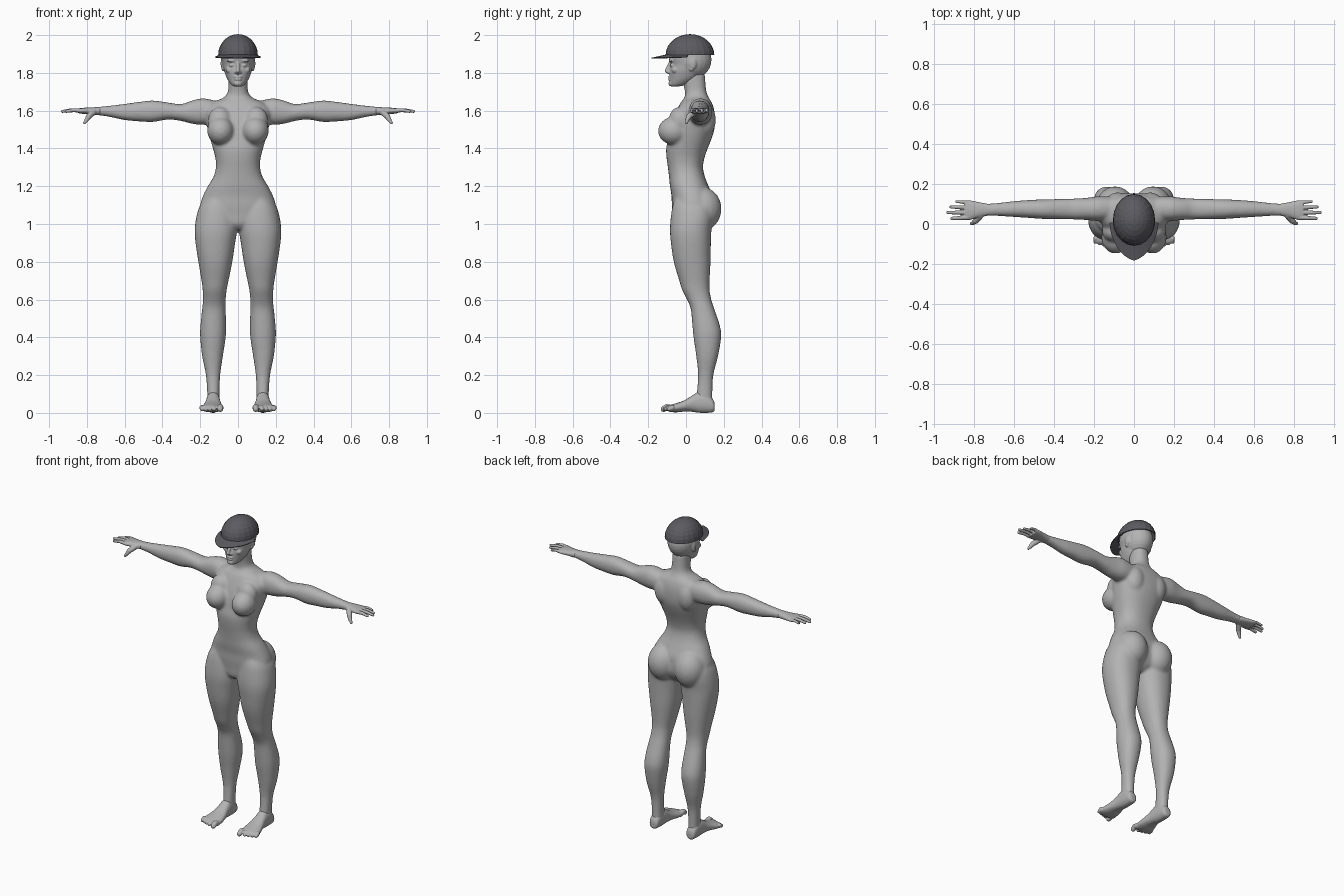
import bpy
import bmesh
import math
from mathutils import Matrix, Vector

# All measures below are in hundredths of a unit.
UNIT = 0.01
SIDES = (1, -1)

cube = bpy.data.objects.get("Cube")
if cube:
    bpy.data.objects.remove(cube, do_unlink=True)


def material(name, colour):
    mat = bpy.data.materials.new(name)
    mat.use_nodes = True
    mat.diffuse_color = colour
    shader = mat.node_tree.nodes["Principled BSDF"]
    shader.inputs["Base Color"].default_value = colour
    shader.inputs["Roughness"].default_value = 0.7
    return mat


def spline(stations, steps=4):
    """Smooth the stations with a Catmull-Rom curve."""
    last = len(stations) - 1
    result = []
    for i in range(last):
        quad = [stations[min(max(k, 0), last)] for k in range(i - 1, i + 3)]
        for j in range(steps):
            t = j / steps
            result.append([b + 0.5 * t * (c - a + t * (2 * a - 5 * b + 4 * c - d
                                                       + t * (3 * (b - c) + d - a)))
                           for a, b, c, d in zip(*quad)])
    return result + [list(stations[last])]


def loft(bm, stations, axis="z", side=1, power=2.2, count=32):
    """Skin rounded sections (position, low and high of both cross axes)."""
    rings = []
    for t, a0, a1, b0, b1 in spline(stations):
        ring = []
        for k in range(count):
            ang = math.tau * k / count
            ca, sa = math.cos(ang), math.sin(ang)
            a = (a0 + a1) / 2 + (a1 - a0) / 2 * math.copysign(abs(ca) ** (2 / power), ca)
            b = (b0 + b1) / 2 + (b1 - b0) / 2 * math.copysign(abs(sa) ** (2 / power), sa)
            x, y, z = {"z": (a, b, t), "x": (t, a, b), "y": (a, t, b)}[axis]
            ring.append(bm.verts.new((side * x, y, z)))
        rings.append(ring)
    for low, high in zip(rings, rings[1:]):
        for k in range(count):
            n = (k + 1) % count
            bm.faces.new((low[k], low[n], high[n], high[k]))
    bm.faces.new(rings[0][::-1])
    bm.faces.new(rings[-1])


def torso_loft(bm, stations, power):
    loft(bm, [(z, -w, w, front, back) for z, w, front, back in stations], power=power)


def blob(bm, centre, radii, side=1):
    place = Matrix.Translation((side * centre[0], centre[1], centre[2]))
    bmesh.ops.create_uvsphere(bm, u_segments=24, v_segments=16, radius=1,
                              matrix=place @ Matrix.Diagonal((*radii, 1)))


def tube(bm, points, radii, side=1):
    """Rounded chain for fingers, toes and the nose."""
    pts = [Vector((side * x, y, z)) for x, y, z in points]
    for p, r in zip(pts, radii):
        blob(bm, p, (r, r, r))
    for p, q, r, s in zip(pts, pts[1:], radii, radii[1:]):
        turn = (q - p).to_track_quat("Z", "Y").to_matrix().to_4x4()
        bmesh.ops.create_cone(bm, cap_ends=True, segments=16, radius1=r, radius2=s,
                              depth=(q - p).length,
                              matrix=Matrix.Translation((p + q) / 2) @ turn)


def finish(bm, name, mat, voxel=None, rounds=0):
    bmesh.ops.recalc_face_normals(bm, faces=bm.faces[:])
    bmesh.ops.scale(bm, vec=(UNIT,) * 3, verts=bm.verts[:])
    mesh = bpy.data.meshes.new(name)
    bm.to_mesh(mesh)
    bm.free()
    mesh.materials.append(mat)
    obj = bpy.data.objects.new(name, mesh)
    bpy.context.scene.collection.objects.link(obj)
    if voxel:
        fuse = obj.modifiers.new("fuse", "REMESH")
        fuse.mode = "VOXEL"
        fuse.voxel_size = voxel * UNIT
        fuse.use_smooth_shade = True
        relax = obj.modifiers.new("relax", "SMOOTH")
        relax.factor = 0.5
        relax.iterations = rounds
    return obj


skin = material("light grey skin", (0.45, 0.45, 0.45, 1))
cloth = material("dark grey cloth", (0.105, 0.105, 0.12, 1))

# Body: torso and neck, then limbs on each side
bm = bmesh.new()
torso_loft(bm, [
    (97, 3, -4, 8), (100, 10, -6.5, 12), (105, 19, -7, 14.5), (110, 20, -7.5, 14.5),
    (115, 18.5, -7.7, 14), (120, 16, -8.5, 12), (125, 13, -9, 10), (130, 11.7, -9.6, 9),
    (135, 12, -10.3, 9.8), (140, 13.3, -10.5, 11.5), (145, 14.7, -9.5, 13.5),
    (150, 16, -8.5, 15), (155, 17, -7, 15.4), (160, 17.5, -5, 15), (164, 14, -3, 13.8),
    (167, 7.5, -0.8, 12), (170, 5.4, -0.6, 10.8), (175, 5, -1.5, 10.3), (180, 5, -2, 10)],
    power=2.3)
for s in SIDES:
    # arm
    loft(bm, [
        (11, 2, 13.5, 153, 165), (18, 1.5, 13.8, 152.5, 166.5), (24, 2, 13, 153, 165.5),
        (30, 2.3, 12.7, 154.5, 163.5), (37, 2.5, 12.5, 155.3, 164.3),
        (45, 2.5, 12.3, 154, 165.4), (52, 3, 12, 154.3, 164.7), (60, 3.5, 11.4, 155, 163.6),
        (68, 4, 10.5, 156.7, 162.6), (74, 4, 10.2, 157.6, 162), (77, 4, 10.2, 158, 161.7)],
        "x", s)
    # leg
    loft(bm, [
        (5, 9.7, 16.3, 5, 14.2), (10, 9.8, 16.3, 5.6, 14), (20, 9.4, 17, 6.4, 14.5),
        (30, 8, 19, 5.4, 17), (40, 6.5, 20, 4, 18.6), (46, 6.3, 19.9, 3.4, 18),
        (55, 6.5, 19, 2.5, 15), (60, 6.5, 18.5, 0.5, 13.4), (65, 6, 18.7, -2, 12.5),
        (70, 5, 19.3, -3.6, 12.5), (80, 3, 21, -6.5, 13), (90, 1.5, 22.5, -8, 13.2),
        (97, 0.4, 22.9, -8.5, 13.5), (104, 0.4, 22, -8, 14.5), (110, 2, 20, -7, 14),
        (116, 5, 15, -5, 11)], "z", s)
    # seat, chest and shoulder masses
    blob(bm, (9.4, 8.6, 108), (9.6, 10.2, 11.5), s)
    blob(bm, (9.2, -6.6, 149.3), (7.1, 8.2, 7.4), s)
    blob(bm, (9.6, -3.6, 154.5), (6.4, 5.6, 7.5), s)
    blob(bm, (8, 10, 155), (6.5, 5.8, 9), s)
finish(bm, "body", skin, 0.8, 9)

# Head with face features
bm = bmesh.new()
blob(bm, (0, 2.5, 187), (8.7, 11, 10.5))
torso_loft(bm, [
    (172.8, 2, -7.8, -4), (174, 3.8, -8.5, 1), (177, 5.8, -8.6, 6), (181, 7.3, -8.8, 9),
    (184.5, 8, -8.3, 10.5), (188, 8.5, -9.2, 11), (192, 8, -8.5, 10)], power=2.1)
tube(bm, [(0, -8.2, 185.5), (0, -10.2, 181), (0, -9, 180.4)], [0.9, 1.1, 1])
blob(bm, (0, -8, 174.4), (2.1, 1.3, 1.5))
for height, width in ((177.9, 2.3), (176.6, 2)):
    blob(bm, (0, -8.5, height), (width, 1, 0.65))
for s in SIDES:
    blob(bm, (1.1, -9, 180.3), (0.9, 0.9, 0.8), s)
    blob(bm, (3.2, -7.2, 184), (1.6, 1.3, 0.9), s)
    blob(bm, (3.3, -7.8, 186.4), (2.6, 1.1, 0.7), s)
    blob(bm, (4.3, -5.6, 181.5), (2.2, 2, 1.8), s)
    # ear
    blob(bm, (8.2, 3.6, 185), (1, 2, 3.2), s)
    blob(bm, (7.9, 2.8, 182.3), (0.8, 1.2, 1.5), s)
finish(bm, "head", skin, 0.4, 4)

# Hands and feet
finger_tips = [(91, 2.8, 1), (93, 5.7, 1), (91.5, 8.5, 0.95), (88.6, 11.2, 0.85)]
for s, label in zip(SIDES, ("left", "right")):
    bm = bmesh.new()
    loft(bm, [(73, 4.1, 10.1, 157.6, 162), (78, 3.2, 11, 158, 161.7),
              (82, 2, 11.8, 158.3, 161.5), (84.5, 2.2, 11.8, 158.7, 161.2)], "x", s)
    for i, (tip, y, r) in enumerate(finger_tips):
        root = (83, 3.2 + 2.5 * i, 160)
        knuckle = ((83 + tip) / 2, (root[1] + y) / 2, 160.3)
        tube(bm, [root, knuckle, (tip, y, 159.6)], [r + 0.15, r, r - 0.2], s)
    tube(bm, [(76.5, 4.5, 159.3), (79, 1.6, 157), (80.2, 0.6, 155), (81.2, 0.2, 153.6)],
         [1.7, 1.5, 1.1, 0.8], s)
    finish(bm, label + "_hand", skin, 0.3, 3)

    bm = bmesh.new()
    loft(bm, [
        (15.2, 12, 14.5, 1.5, 4.5), (14.4, 10.4, 16, 0.4, 7), (11, 9.8, 16.6, 0, 10.5),
        (6.5, 9.5, 16.8, 0.1, 11), (3, 9.2, 17.2, 0.6, 9), (-1, 8.4, 18.2, 0.7, 6.6),
        (-5, 7.8, 19.4, 0.3, 5.2), (-8.5, 7.8, 20, 0.5, 4.2), (-9.5, 8.4, 19.6, 1, 3.6)],
        "y", s)
    for i in range(5):
        r = 1.2 if i else 1.7
        x = 10.4 + 2.2 * i if i else 9.4
        reach = -11.9 + 0.75 * i
        tube(bm, [(x, -7.5, 2.4), (x, reach + 1.7, 3), (x, reach, 2)], [r, r, r * 0.9], s)
    finish(bm, label + "_foot", skin, 0.4, 3)

# Cap crown: faceted half dome
bm = bmesh.new()
bmesh.ops.create_uvsphere(bm, u_segments=20, v_segments=14, radius=1)
low = [v for v in bm.verts if v.co.z < -0.01]
bmesh.ops.delete(bm, geom=low, context="VERTS")
for v in bm.verts:
    v.co = (10 * v.co.x, 2.1 - 12.4 * v.co.y, 189.4 + 10.6 * v.co.z)
crown = finish(bm, "cap_crown", cloth)

# Cap brim: pointed visor around the front of the crown
bm = bmesh.new()
rows = []
for k in range(-8, 9):
    t = k / 8
    a = t * math.radians(85)
    sa, ca = math.sin(a), math.cos(a)
    peak = 2.4 * (1 - abs(t)) ** 2
    rows.append((bm.verts.new((9.8 * sa, 2.1 - 12.2 * ca, 189.8)),
                 bm.verts.new((12.3 * sa, 2.1 - 18 * ca - peak, 188.6 - 0.6 * ca))))
for (a, b), (c, d) in zip(rows, rows[1:]):
    bm.faces.new((a, b, d, c))
brim = finish(bm, "cap_brim", cloth)
for part in (crown, brim):
    shell = part.modifiers.new("thickness", "SOLIDIFY")
    shell.thickness = 0.5 * UNIT
